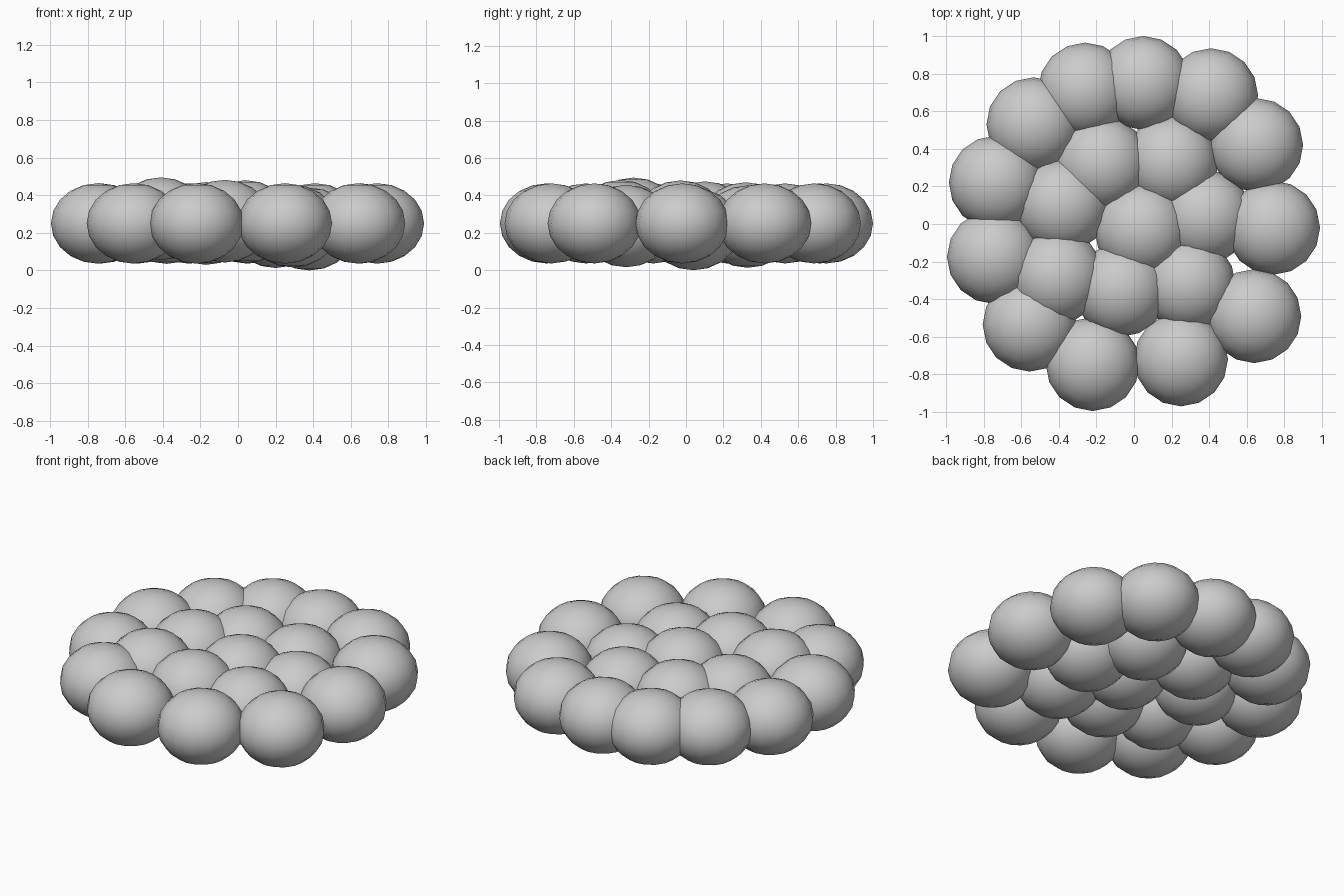
import bpy

if "Cube" in bpy.data.objects:
    bpy.data.objects.remove(bpy.data.objects["Cube"])

mat = bpy.data.materials.new("light grey")
mat.diffuse_color = (0.6, 0.6, 0.6, 1)
mat.use_nodes = True
mat.node_tree.nodes["Principled BSDF"].inputs["Base Color"].default_value = mat.diffuse_color


def ball(name, x, y, z, r, rz):
    # one flattened, smooth-shaded ball
    bpy.ops.mesh.primitive_uv_sphere_add(segments=16, ring_count=10, radius=1, location=(x, y, z))
    ob = bpy.context.object
    ob.name = name
    ob.scale = (r, r, rz)
    bpy.ops.object.transform_apply(location=False, rotation=False, scale=True)
    bpy.ops.object.shade_smooth()
    ob.data.materials.append(mat)


# outer ring of twelve balls, all at one height
outer = [(.74, -.02), (.65, .42), (.41, .685), (.05, .75), (-.26, .715), (-.535, .53),
         (-.735, .22), (-.745, -.175), (-.555, -.535), (-.22, -.745), (.25, -.72), (.64, -.49)]
for i, (x, y) in enumerate(outer):
    ball(f"outer_ball_{i + 1}", x, y, .25, .25, .214)

# inner ring of seven balls at slightly varied heights
inner = [(.38, .04, .22), (.20, .33, .233), (-.17, .32, .25), (-.38, .10, .255),
         (-.41, -.28, .275), (-.07, -.35, .262), (.29, -.32, .236)]
for i, (x, y, z) in enumerate(inner):
    ball(f"inner_ball_{i + 1}", x, y, z, .25, .22)

# middle ball
ball("centre_ball", .04, -.03, .26, .25, .22)
